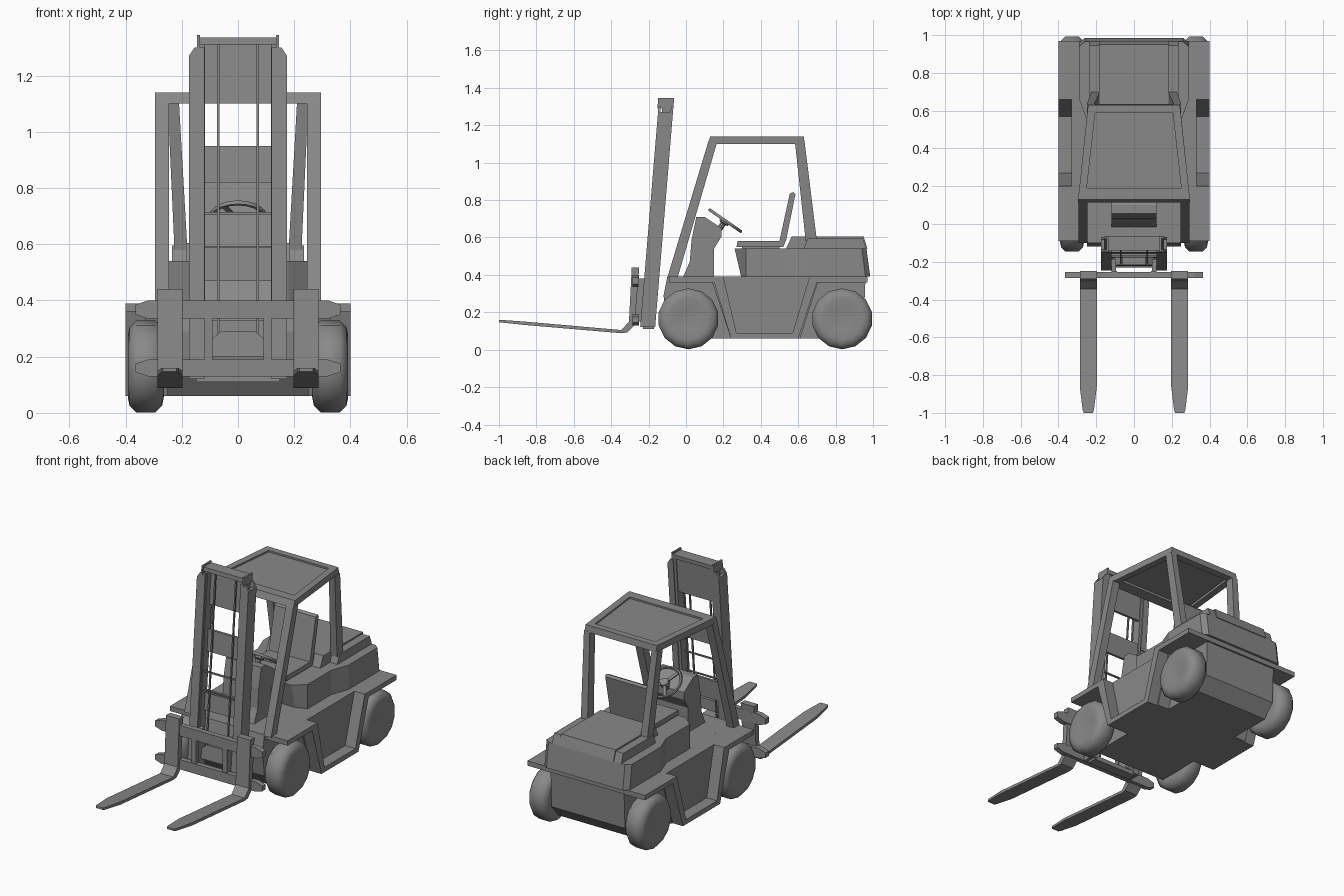
import bpy, bmesh, math
from mathutils import Matrix, Vector

cube = bpy.data.objects.get("Cube")
if cube:
    bpy.data.objects.remove(cube, do_unlink=True)

grey = bpy.data.materials.new("plain grey")
grey.use_nodes = True
TONE = (0.25, 0.25, 0.25, 1)
grey.diffuse_color = TONE
grey.node_tree.nodes["Principled BSDF"].inputs["Base Color"].default_value = TONE

MAST_LEAN = 0.083


def finish(name, bm, mirror=False, smooth=None, lean=False):
    bmesh.ops.recalc_face_normals(bm, faces=bm.faces)
    if lean:
        for v in bm.verts:
            v.co.y += MAST_LEAN * (v.co.z - 0.12)
    mesh = bpy.data.meshes.new(name)
    bm.to_mesh(mesh)
    bm.free()
    mesh.materials.append(grey)
    ob = bpy.data.objects.new(name, mesh)
    bpy.context.collection.objects.link(ob)
    if mirror:
        ob.modifiers.new("mirror", "MIRROR")
    if smooth:
        bpy.ops.object.select_all(action="DESELECT")
        ob.select_set(True)
        bpy.context.view_layer.objects.active = ob
        bpy.ops.object.shade_smooth_by_angle(angle=math.radians(smooth))
    return ob


def loft(name, lower, upper, **kw):
    """Solid between two matching loops of 3D points."""
    bm = bmesh.new()
    a = [bm.verts.new(p) for p in lower]
    b = [bm.verts.new(p) for p in upper]
    bm.faces.new(a)
    bm.faces.new(b)
    n = len(a)
    for i in range(n):
        j = (i + 1) % n
        bm.faces.new((a[i], a[j], b[j], b[i]))
    return finish(name, bm, **kw)


def prism(name, pts, axis, lo, hi, **kw):
    """Extrude a 2D profile along the given axis."""
    place = {"x": lambda p, t: (t, p[0], p[1]),
             "y": lambda p, t: (p[0], t, p[1]),
             "z": lambda p, t: (p[0], p[1], t)}[axis]
    return loft(name, [place(p, lo) for p in pts], [place(p, hi) for p in pts], **kw)


def box(name, x, y, z, **kw):
    rect = [(x[0], y[0]), (x[1], y[0]), (x[1], y[1]), (x[0], y[1])]
    return prism(name, rect, "z", z[0], z[1], **kw)


def rect(x, y, z):
    return [(x[0], y[0], z), (x[1], y[0], z), (x[1], y[1], z), (x[0], y[1], z)]


def lathe(name, profile, centre, steps, **kw):
    """Revolve (offset, radius) points about the x axis."""
    bm = bmesh.new()
    vs = [bm.verts.new((o, 0, r)) for o, r in profile]
    es = [bm.edges.new(pair) for pair in zip(vs, vs[1:])]
    bmesh.ops.spin(bm, geom=vs + es, cent=(0, 0, 0), axis=(1, 0, 0),
                   angle=2 * math.pi, steps=steps)
    bmesh.ops.remove_doubles(bm, verts=bm.verts, dist=0.0005)
    bmesh.ops.translate(bm, verts=bm.verts, vec=centre)
    return finish(name, bm, **kw)


# Chassis, deck and stepped side skirts
prism("chassis_core", [(-.10, .39), (-.12, .29), (-.10, .14), (-.04, .06), (.88, .06),
                       (.95, .14), (.96, .39)], "x", -.25, .25)
prism("middle_body", [(.135, .375), (.24, .06), (.61, .06), (.71, .375)], "x", -.33, .33)
box("deck", (-.33, .33), (-.09, .97), (.36, .39))
prism("side_step", [(-.09, .39), (.20, .39), (.27, .09), (.57, .09), (.66, .39), (.97, .39),
                    (.97, .36), (.70, .36), (.60, .06), (.24, .06), (.15, .36), (-.09, .36)],
      "x", .33, .40, mirror=True)

# Wheels
tyre = [(-.055, 0), (-.052, .06), (-.064, .11), (-.058, .14), (-.035, .163)]
tyre += [(-o, r) for o, r in reversed(tyre)]
for label, y in (("front", .013), ("rear", .835)):
    lathe(label + "_wheels", tyre, (.328, y, .165), 14, mirror=True, smooth=60)

# Counterweight and engine hood
outline = [(.18, .26), (.25, .32), (.25, .55), (.29, .66), (.29, .96), (.26, .985)]
outline += [(-x, y) for x, y in reversed(outline)]
weight = prism("counterweight", outline, "z", .39, .54)
for v in weight.data.vertices:
    if v.co.z < .4 and v.co.y < .3:
        v.co.y += .035
    if v.co.z > .5 and v.co.y > .9:
        v.co.y -= .02
prism("engine_hood", [(.535, .54), (.565, .605), (.95, .605), (.97, .54)], "x", -.185, .185)
prism("hood_rail", [(.63, .54), (.65, .595), (.945, .595), (.965, .54)], "x", .185, .235,
      mirror=True)

# Overhead guard: tapered roof with recessed panel, four posts
def roof_loop(z, w_front, w_back, y_front, y_back):
    return [(-w_front, y_front, z), (w_front, y_front, z), (w_back, y_back, z), (-w_back, y_back, z)]


bm = bmesh.new()
rings = [roof_loop(*r) for r in ((1.14, .25, .205, .19, .59), (1.14, .296, .243, .13, .63),
                                 (1.10, .296, .243, .115, .635), (1.10, .25, .205, .19, .59))]
rings = [[bm.verts.new(p) for p in r] for r in rings]
for a, b in zip(rings, rings[1:] + rings[:1]):
    for i in range(4):
        j = (i + 1) % 4
        bm.faces.new((a[i], a[j], b[j], b[i]))
finish("roof_frame", bm)
loft("roof_panel", roof_loop(1.115, .25, .205, .19, .59), roof_loop(1.13, .25, .205, .19, .59))
loft("front_post", rect((.245, .295), (-.10, -.045), .385),
     rect((.245, .295), (.117, .165), 1.105), mirror=True)
loft("rear_post", rect((.18, .226), (.64, .70), .58),
     rect((.21, .25), (.583, .635), 1.105), mirror=True)

# Dashboard console
prism("console", [(.055, .71), (.10, .71), (.19, .65), (.19, .605), (.15, .54), (.15, .39),
                  (-.015, .39), (.02, .47), (.03, .59)], "x", -.12, .12)

# Steering wheel, lathed about x then turned onto its tilted column
ring = [(.009 * math.sin(a), .1 + .009 * math.cos(a))
        for a in (i * math.pi / 3 for i in range(7))]
column_axis = Vector((0, .57, .82))
turn = column_axis.to_track_quat("X", "Y").to_matrix().to_4x4()
parts = [lathe("steering_rim", ring, (0, 0, 0), 20, smooth=60),
         lathe("steering_column", [(-.10, 0), (-.10, .016), (-.02, .016), (-.015, .03),
                                   (.006, .025), (.006, 0)], (0, 0, 0), 10)]
for k in range(3):
    spoke = box("steering_spoke", (-.008, .0), (-.009, .009), (.015, .1))
    spoke.data.transform(Matrix.Rotation(k * math.tau / 3, 4, "X"))
    parts.append(spoke)
for ob in parts:
    ob.data.transform(Matrix.Translation((0, .21, .69)) @ turn)

# Seat
box("seat_base", (-.12, .12), (.30, .50), (.535, .56))
prism("seat_cushion", [(.27, .55), (.275, .58), (.50, .58), (.52, .55)], "x", -.14, .14)
prism("seat_back", [(.495, .56), (.52, .55), (.535, .585), (.585, .83), (.575, .843),
                    (.555, .835)], "x", -.14, .14)

# Mast: outer channels, inner rails, cross plates, chains
lean = dict(lean=True)
both = dict(lean=True, mirror=True)
prism("mast_front_flange", [(.12, .12), (.175, .12), (.175, 1.27), (.155, 1.30), (.12, 1.30)],
      "y", -.245, -.232, **both)
prism("mast_back_flange", [(.135, .12), (.175, .12), (.175, 1.27), (.155, 1.30), (.135, 1.30)],
      "y", -.178, -.165, **both)
box("mast_web", (.155, .175), (-.235, -.175), (.12, 1.27), **both)
box("mast_inner_rail", (.118, .14), (-.225, -.17), (.13, 1.31), **both)
box("mast_top_bar", (-.14, .14), (-.24, -.165), (1.31, 1.335), **lean)
box("mast_top_ear", (.135, .145), (-.25, -.165), (1.29, 1.345), **both)
for z in ((1.10, 1.31), (.82, .95), (.47, .59), (.20, .33)):
    box("mast_cross_plate", (-.12, .12), (-.19, -.175), z, **lean)
for z in (.59, .71):
    box("mast_tie_bar", (-.12, .12), (-.215, -.205), (z - .004, z + .004), **lean)
box("mast_foot_bar", (-.15, .15), (-.23, -.17), (.11, .135), **lean)
box("lift_chain", (.066, .074), (-.222, -.212), (.2, 1.31), **both)
prism("lift_cylinder_block", [(-.11, .20), (.11, .20), (.11, .25), (.06, .29), (-.06, .29),
                              (-.11, .25)], "y", -.23, -.19, **lean)

# Fork carriage
for label, z0, z1 in (("upper", .335, .40), ("lower", .13, .19)):
    bar = [(.32, z0), (.365, z0 + .015), (.365, z1 - .015), (.32, z1)]
    bar += [(-x, z) for x, z in reversed(bar)]
    prism(label + "_carriage_bar", bar, "y", -.285, -.253)
box("carriage_upright", (.09, .12), (-.28, -.25), (.13, .40), mirror=True)
box("carriage_roller_arm", (.095, .118), (-.26, -.185), (.15, .38), mirror=True)

# Forks with tapered tips
prism("fork_shank", [(-.29, .44), (-.305, .15), (-.345, .105), (-.345, .088), (-.315, .092),
                     (-.275, .13), (-.25, .44)], "x", .197, .287, mirror=True)


def fork_section(y, half, top, bottom):
    c = .242
    return [(c - half, y, bottom), (c + half, y, bottom), (c + half, y, top), (c - half, y, top)]


stations = [fork_section(-.345, .045, .105, .088), fork_section(-.86, .045, .15, .132),
            fork_section(-.985, .03, .159, .145), fork_section(-1, .024, .16, .147)]
for a, b in zip(stations, stations[1:]):
    loft("fork_tine", a, b, mirror=True)
